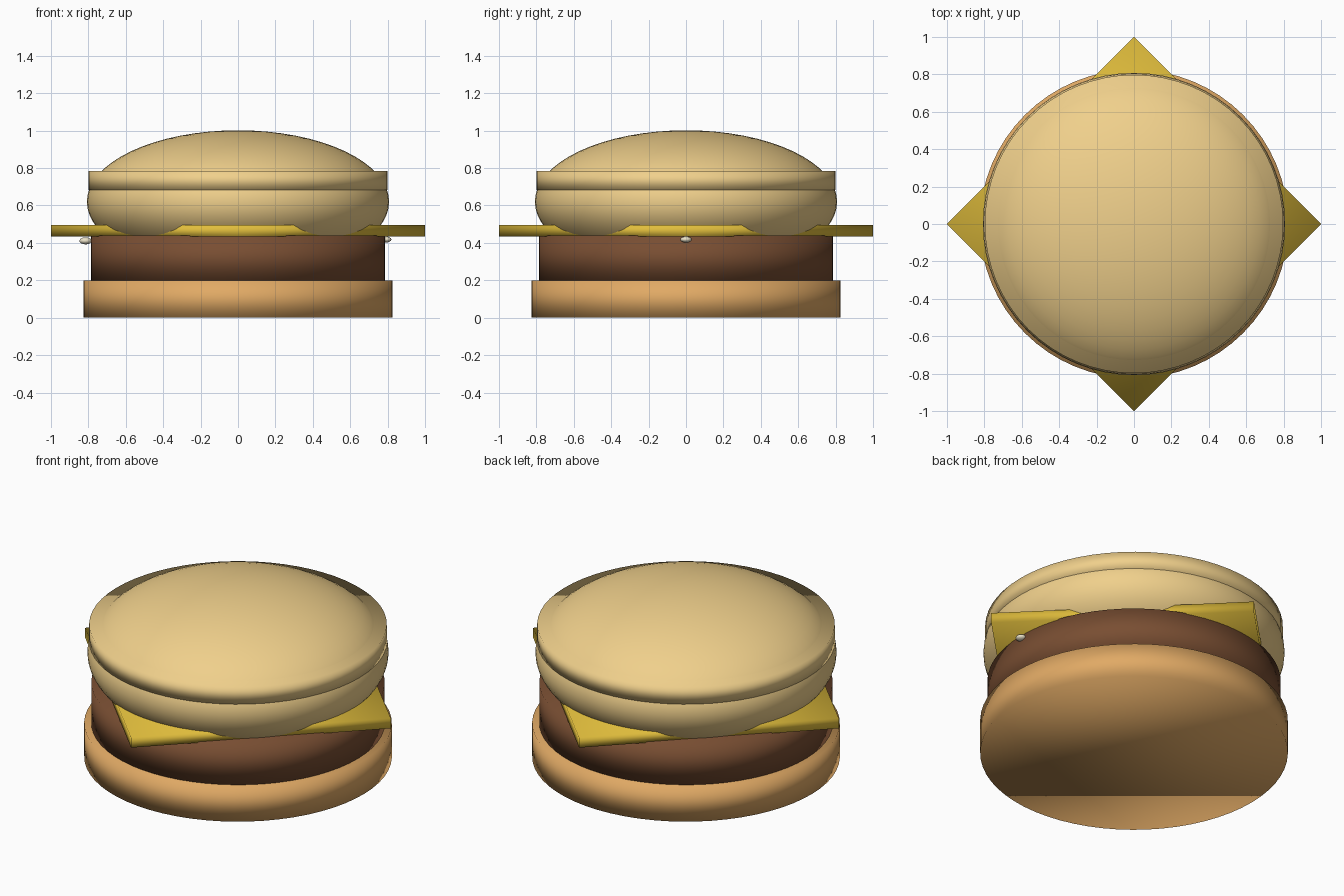
import bpy
import math

if "Cube" in bpy.data.objects:
    bpy.data.objects.remove(bpy.data.objects["Cube"])


def finish(name, color):
    obj = bpy.context.object
    obj.name = name
    mat = bpy.data.materials.new(name + "_material")
    mat.diffuse_color = (*color, 1)
    mat.use_nodes = True
    mat.node_tree.nodes["Principled BSDF"].inputs["Base Color"].default_value = mat.diffuse_color
    obj.data.materials.append(mat)
    bpy.ops.object.transform_apply(location=False, rotation=True, scale=True)
    bpy.ops.object.shade_smooth()
    return obj


def disc(name, radius, z0, z1, color, sides=64, turn=0):
    bpy.ops.mesh.primitive_cylinder_add(
        vertices=sides, radius=radius, depth=z1 - z0,
        location=(0, 0, (z0 + z1) / 2), rotation=(0, 0, turn))
    return finish(name, color)


def ellipsoid(name, center, size, color, segments=64, rings=32, tilt=0):
    bpy.ops.mesh.primitive_uv_sphere_add(
        segments=segments, ring_count=rings, radius=1,
        location=center, rotation=(0, tilt, 0))
    bpy.context.object.scale = size
    return finish(name, color)


BUN = (0.87, 0.63, 0.26)
BASE = (0.75, 0.40, 0.13)
PATTY = (0.19, 0.076, 0.032)
CHEESE = (0.75, 0.51, 0.045)
SEED = (0.83, 0.76, 0.58)

# Lower bun and patty
disc("bottom_bun", 0.825, 0.0, 0.2, BASE)
disc("patty", 0.787, 0.2, 0.44, PATTY)

# Square cheese slice with its corners on the axes
disc("cheese_slice", 1.0, 0.435, 0.495, CHEESE, sides=4)

# Domed upper bun with a flat-topped band around it
ellipsoid("top_bun_dome", (0, 0, 0.62), (0.808, 0.808, 0.382), BUN)
disc("top_bun_band", 0.798, 0.682, 0.785, BUN)

# Stray seeds poking out below the cheese
ellipsoid("seed_right", (0.79, 0, 0.418), (0.03, 0.03, 0.016), SEED, 16, 8)
ellipsoid("seed_left", (-0.815, 0, 0.411), (0.033, 0.03, 0.019), SEED, 16, 8)
